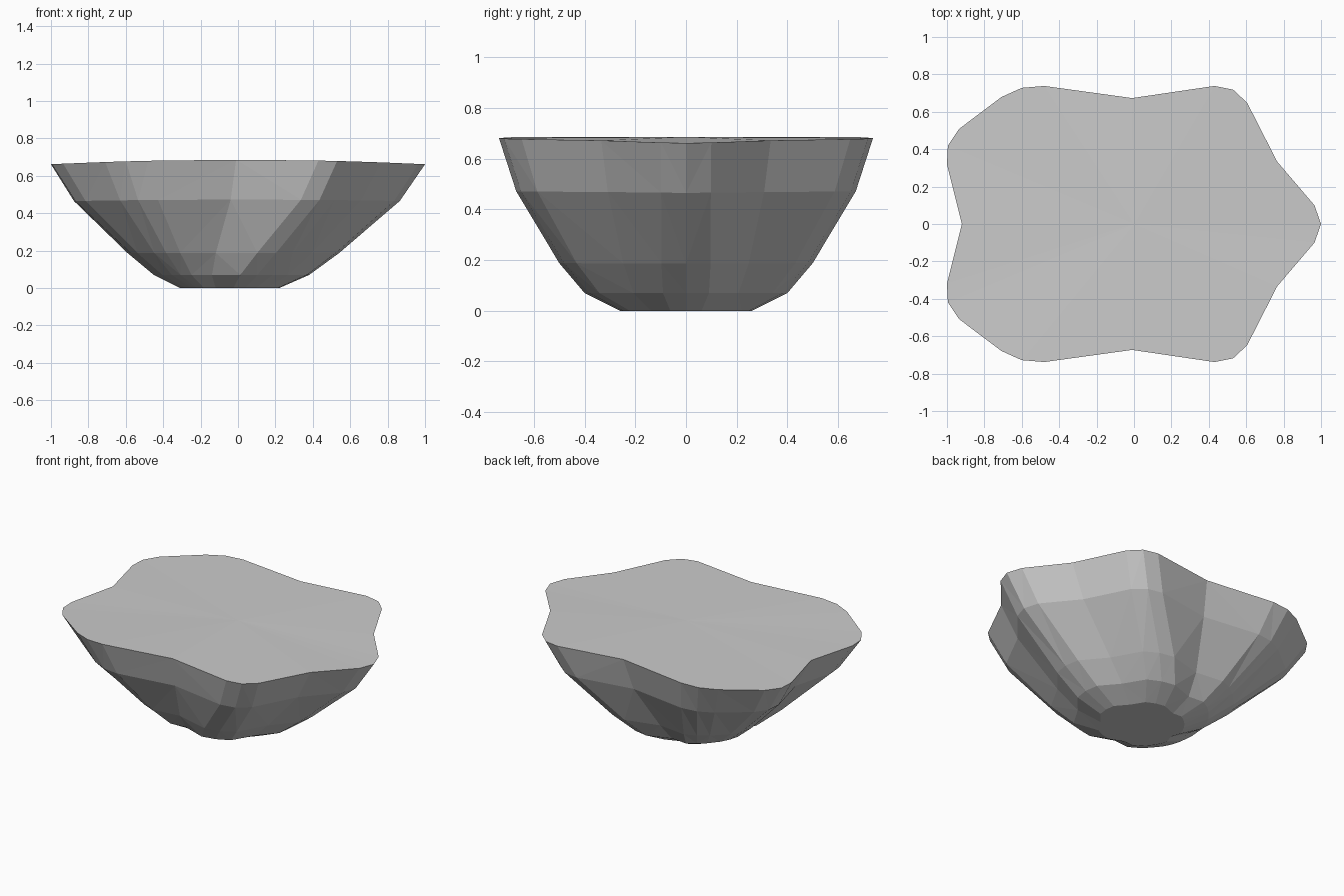
import bpy, bmesh
from math import sin, cos, radians
from mathutils import Vector

if "Cube" in bpy.data.objects:
    bpy.data.objects.remove(bpy.data.objects["Cube"])

# Upper half of the lobed rim outline (x, y), with the angle each point drifts to near the base
RIM = [(1, 0), (.965, .10), (.765, .335), (.605, .65), (.53, .72), (.43, .74),
       (-.01, .675), (-.48, .74), (-.60, .73), (-.71, .68), (-.935, .51),
       (-.995, .42), (-1, .32), (-.92, 0)]
ANGLES = [0, 14, 36, 58, 72, 86, 108, 120, 130, 139, 149, 158, 167, 180]
VALLEYS = (36, 108, 180)

# Rings: height, left x, right x, half depth, rim influence, sag towards the tips
RINGS = [(0, -.31, .22, .26, .05, 0), (.07, -.45, .38, .40, .15, 0),
         (.188, -.59, .54, .50, .45, .004), (.473, -.877, .865, .67, .9, .01),
         (.686, -1, 1, .738, 1, .024)]


def ring_points(z, left, right, depth, w, sag):
    pts = []
    for (x, y), a in zip(RIM, ANGLES):
        r = .9 if a in VALLEYS else 1
        pts.append((w * x + (1 - w) * r * cos(radians(a)),
                    w * y / .74 + (1 - w) * r * sin(radians(a))))
    pts += [(x, -y) for x, y in pts[-2:0:-1]]
    lo, hi = min(p[0] for p in pts), max(p[0] for p in pts)
    top = max(p[1] for p in pts)
    out = []
    for x, y in pts:
        nx = left + (x - lo) / (hi - lo) * (right - left)
        out.append(Vector((nx, y / top * depth, z - sag * nx * nx)))
    return out


# Whole rock, lofted ring by ring
rock = bmesh.new()
rings = [[rock.verts.new(p) for p in ring_points(*r)] for r in RINGS]
n = len(rings[0])
for a, b in zip(rings, rings[1:]):
    for i in range(n):
        j = (i + 1) % n
        rock.faces.new((a[i], a[j], b[j], b[i]))
base = rock.verts.new((-.045, 0, 0))
crown = rock.verts.new((0, 0, .686))
for i in range(n):
    j = (i + 1) % n
    rock.faces.new((base, rings[0][j], rings[0][i]))
    rock.faces.new((crown, rings[-1][i], rings[-1][j]))
bmesh.ops.triangulate(rock, faces=[f for f in rock.faces if len(f.verts) > 3])

# Fracture the rock into tightly fitting shards, one cell around each seed
SEEDS = [Vector(s) for s in (
    (-.78, .12, .55), (-.66, .45, .55), (-.36, .58, .5), (-.38, .02, .5),
    (-.80, -.42, .55), (-.38, -.48, .5), (.05, -.30, .5), (.10, .42, .5),
    (.42, .60, .55), (.62, .38, .55), (.48, -.30, .5), (.80, .02, .55),
    (-.35, .15, .15), (-.20, -.28, .12), (.15, -.10, .10), (.05, .25, .12))]

for k, seed in enumerate(SEEDS):
    bm = rock.copy()
    for other in SEEDS:
        if other is seed or not bm.faces:
            continue
        bmesh.ops.bisect_plane(bm, geom=bm.verts[:] + bm.edges[:] + bm.faces[:],
                               dist=1e-5, plane_co=(seed + other) / 2,
                               plane_no=other - seed, clear_outer=True)
        rim = [e for e in bm.edges if e.is_boundary]
        if rim:
            bmesh.ops.holes_fill(bm, edges=rim, sides=0)
    if bm.faces:
        bmesh.ops.recalc_face_normals(bm, faces=bm.faces[:])
        mesh = bpy.data.meshes.new(f"rock_shard_{k + 1}")
        bm.to_mesh(mesh)
        bpy.context.collection.objects.link(bpy.data.objects.new(mesh.name, mesh))
    bm.free()
rock.free()
